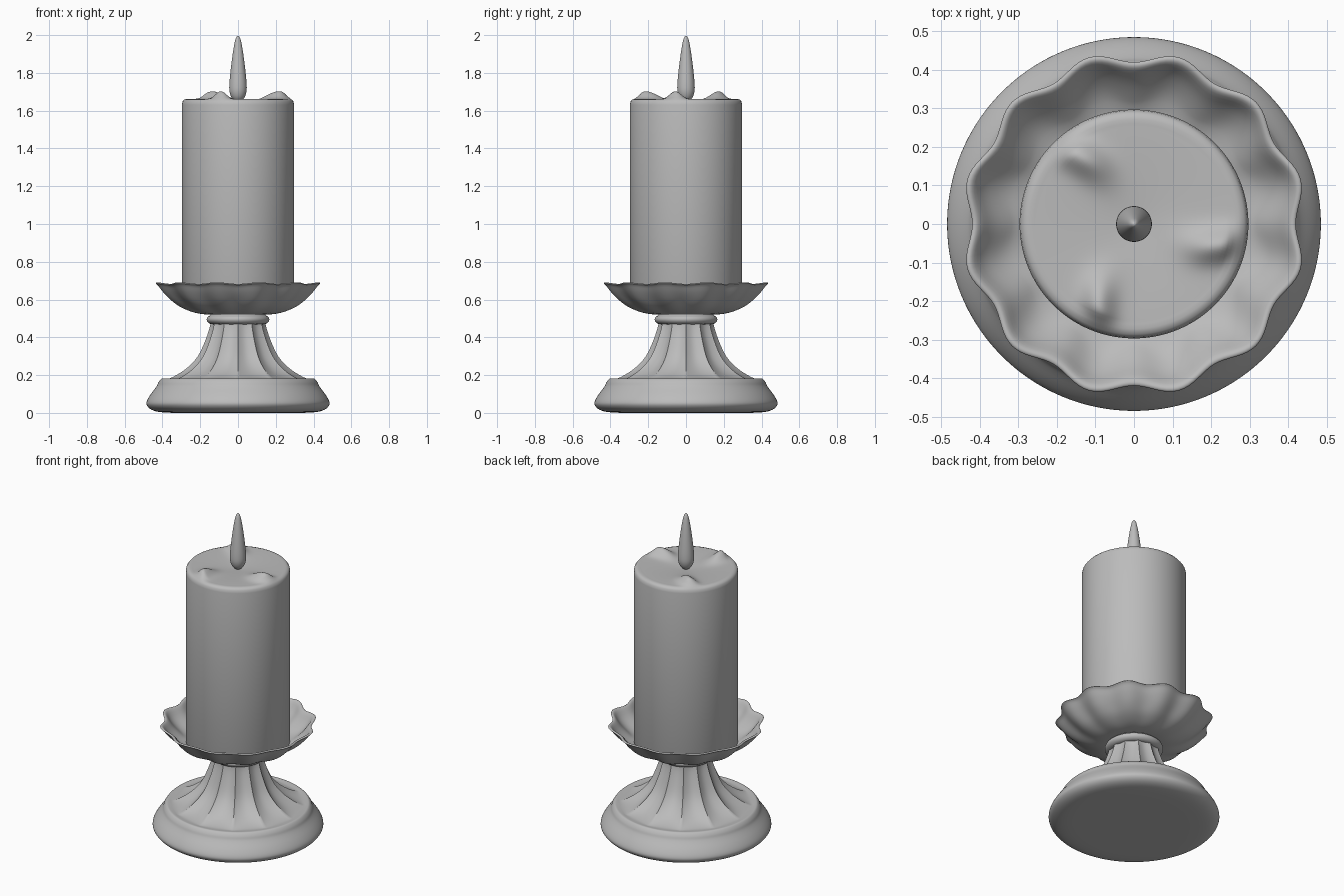
import bpy, bmesh, math

if "Cube" in bpy.data.objects:
    bpy.data.objects.remove(bpy.data.objects["Cube"])

SEGS = 192


def material(name, v):
    m = bpy.data.materials.new(name)
    m.diffuse_color = (v, v, v, 1)
    m.use_nodes = True
    m.node_tree.nodes["Principled BSDF"].inputs["Base Color"].default_value = m.diffuse_color
    return m


grey = material("stone grey", 0.5)


def smooth_path(pts, steps):
    """Catmull-Rom curve through (radius, height, flute depth) points."""
    out = []
    for i in range(len(pts) - 1):
        a, b = pts[max(i - 1, 0)], pts[i]
        c, d = pts[i + 1], pts[min(i + 2, len(pts) - 1)]
        for s in range(steps):
            t = s / steps
            out.append(tuple(
                0.5 * (2 * q + (r - p) * t + (2 * p - 5 * q + 4 * r - w) * t * t
                       + (3 * q - p - 3 * r + w) * t ** 3)
                for p, q, r, w in zip(a, b, c, d)))
    out.append(pts[-1])
    return out


def revolve(name, pts, steps=3, flute=None, lift=None, angle=50):
    """Spin a profile around z, with fluted radius and optional height field."""
    pts = [p if len(p) == 3 else (p[0], p[1], 0) for p in pts]
    path = smooth_path(pts, steps) if steps > 1 else pts
    bm = bmesh.new()
    rings = []
    for r, z, amp in path:
        ring = []
        for i in range(SEGS):
            a = 2 * math.pi * i / SEGS
            rr = max(r + (amp * flute(a) if flute else 0), 0)
            x, y = rr * math.cos(a), rr * math.sin(a)
            ring.append(bm.verts.new((x, y, z + (lift(x, y, z) if lift else 0))))
        rings.append(ring)
    for lo, hi in zip(rings, rings[1:]):
        for i in range(SEGS):
            j = (i + 1) % SEGS
            bm.faces.new((lo[i], lo[j], hi[j], hi[i]))
    bmesh.ops.remove_doubles(bm, verts=bm.verts, dist=0.00005)
    bmesh.ops.recalc_face_normals(bm, faces=bm.faces)
    mesh = bpy.data.meshes.new(name)
    bm.to_mesh(mesh)
    bm.free()
    mesh.materials.append(grey)
    ob = bpy.data.objects.new(name, mesh)
    bpy.context.collection.objects.link(ob)
    bpy.ops.object.select_all(action='DESELECT')
    ob.select_set(True)
    bpy.context.view_layer.objects.active = ob
    bpy.ops.object.shade_smooth_by_angle(angle=math.radians(angle))
    return ob


# Twelve soft lobes for the dish, twelve scooped grooves for the stem
def lobes(a):
    return -math.cos(12 * a)


def grooves(a):
    return 1 - 2 * abs(math.sin(6 * a)) ** 0.8


# Stepped foot flowing up into the fluted stem
revolve("foot_and_stem", [
    (0, 0.005), (0.30, 0.004), (0.41, 0.008), (0.46, 0.022), (0.483, 0.045),
    (0.482, 0.068), (0.464, 0.10), (0.44, 0.132), (0.428, 0.15), (0.42, 0.168),
    (0.405, 0.185), (0.388, 0.185), (0.362, 0.184, 0.008),
    (0.31, 0.204, 0.016), (0.25, 0.246, 0.015), (0.20, 0.305, 0.012),
    (0.163, 0.39, 0.009), (0.142, 0.46, 0.007), (0.138, 0.50, 0.003)],
    flute=grooves)

# Rounded collar under the dish
revolve("collar", [
    (0.12, 0.472), (0.145, 0.475), (0.160, 0.485), (0.166, 0.499),
    (0.160, 0.513), (0.146, 0.522), (0.14, 0.54)])

# Scalloped drip dish with a thin rim
revolve("dish", [
    (0, 0.525), (0.13, 0.525), (0.19, 0.527, 0.002), (0.245, 0.539, 0.006),
    (0.305, 0.565, 0.009), (0.355, 0.602, 0.012), (0.395, 0.642, 0.013),
    (0.422, 0.676, 0.014), (0.434, 0.686, 0.014), (0.426, 0.691, 0.014),
    (0.412, 0.682, 0.014), (0.382, 0.640, 0.015), (0.342, 0.602, 0.013),
    (0.30, 0.577, 0.006), (0.24, 0.565), (0, 0.56)],
    flute=lobes, lift=lambda x, y, z: 0.004 * max(0, (z - 0.6) / 0.09)
    * lobes(math.atan2(y, x)) if z > 0.6 else 0)

# Melted top: three curved wax ridges running out from the wick
RIDGES = [(123, 0.215), (-20, 0.22), (241, 0.23)]


def melt(x, y, z):
    r = math.hypot(x, y)
    if z < 1.6 or r > 0.285:
        return 0
    h = 0
    for deg, peak in RIDGES:
        a = math.radians(deg)
        along = x * math.cos(a) + y * math.sin(a)
        side = -x * math.sin(a) + y * math.cos(a) - 2 * (along - 0.12) ** 2
        if along > 0:
            h += (0.042 * math.exp(-((along - peak) / 0.075) ** 2)
                  * math.exp(-(side / 0.045) ** 2))
    return h * min(1, (0.285 - r) / 0.04)


# Wax pillar with softly rounded top edge
revolve("candle", [(0, 0.562), (0.29, 0.562), (0.297, 0.58), (0.297, 1.635),
                   (0.294, 1.652), (0.286, 1.662), (0.272, 1.666)]
        + [(0.26 - 0.01 * i, 1.665 - 0.016 * (i / 26) ** 1.5)
           for i in range(27)],
        steps=1, lift=melt)

# Teardrop flame
revolve("flame", [
    (0, 1.648), (0.018, 1.656), (0.035, 1.675), (0.045, 1.705), (0.046, 1.74),
    (0.042, 1.79), (0.034, 1.86), (0.024, 1.93), (0.014, 1.98), (0.006, 1.997),
    (0, 2.0)])

# Rest the foot exactly on the floor
low = min(v.co.z for o in bpy.data.objects for v in o.data.vertices)
for o in bpy.data.objects:
    o.location.z -= low
